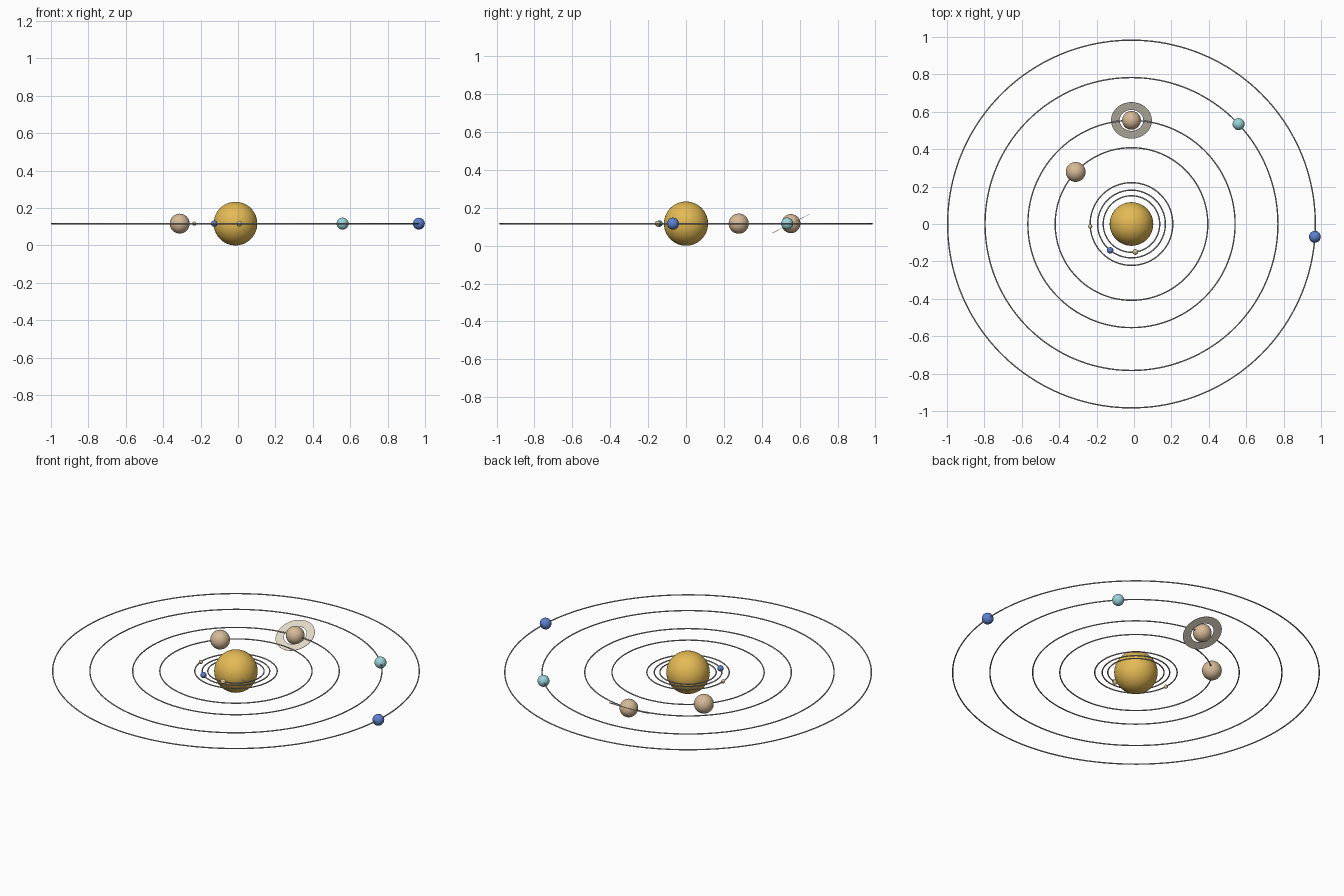
import bpy, bmesh, math
from mathutils import Matrix, Vector

if "Cube" in bpy.data.objects:
    bpy.data.objects.remove(bpy.data.objects["Cube"])

CX, CZ = -0.0135, 0.1165   # system centre
TUBE = 0.0035              # orbit wire radius


def mat(name, r, g, b):
    lin = [((c / 255 + 0.055) / 1.055) ** 2.4 for c in (r, g, b)]
    m = bpy.data.materials.new(name)
    m.diffuse_color = (*lin, 1)
    m.use_nodes = True
    m.node_tree.nodes["Principled BSDF"].inputs["Base Color"].default_value = m.diffuse_color
    return m


GOLD = mat("sun gold", 228, 186, 84)
WIRE = mat("orbit grey", 178, 178, 182)
GREY = mat("rock grey", 160, 155, 150)
SAND = mat("pale sand", 215, 195, 140)
BLUE = mat("deep blue", 94, 128, 206)
TAN = mat("gas tan", 214, 186, 152)
CYAN = mat("ice cyan", 154, 212, 218)
RING = mat("ring beige", 226, 217, 200)


def make(name, bm, material, smooth=True):
    me = bpy.data.meshes.new(name)
    bmesh.ops.recalc_face_normals(bm, faces=bm.faces)
    bm.to_mesh(me)
    bm.free()
    me.materials.append(material)
    for p in me.polygons:
        p.use_smooth = smooth
    ob = bpy.data.objects.new(name, me)
    bpy.context.collection.objects.link(ob)
    return ob


def ball(name, loc, r, material, seg=48):
    bm = bmesh.new()
    bmesh.ops.create_uvsphere(bm, u_segments=seg, v_segments=seg // 2, radius=r)
    ob = make(name, bm, material)
    ob.location = loc
    return ob


def lathe(name, profile, n, material, smooth):
    """Closed (radius, height) profile swept round z."""
    bm = bmesh.new()
    rows = []
    for i in range(n):
        a = 2 * math.pi * i / n
        rows.append([bm.verts.new((r * math.cos(a), r * math.sin(a), z)) for r, z in profile])
    k = len(profile)
    for i in range(n):
        p, q = rows[i], rows[(i + 1) % n]
        for j in range(k):
            bm.faces.new((p[j], q[j], q[(j + 1) % k], p[(j + 1) % k]))
    return make(name, bm, material, smooth)


# Central star
ball("sun", (CX, 0, CZ), 0.1165, GOLD, 64)

# Planets: name, orbit radius, angle, planet radius, colour
planets = [
    ("first", 0.111, -35, 0.007, GREY),
    ("second", 0.151, -82, 0.015, SAND),
    ("third", 0.181, -129, 0.017, BLUE),
    ("fourth", 0.221, 183.5, 0.011, SAND),
    ("fifth", 0.408, 137, 0.053, TAN),
    ("sixth", 0.554, 90, 0.050, TAN),
    ("seventh", 0.783, 43, 0.032, CYAN),
    ("eighth", 0.983, -4, 0.0315, BLUE),
]
for name, orbit, deg, r, material in planets:
    a = math.radians(deg)
    pos = Vector((CX + orbit * math.cos(a), orbit * math.sin(a), CZ))
    ball(name + "_planet", pos, r, material)
    circle = [(orbit + TUBE * math.cos(t * math.pi / 4), TUBE * math.sin(t * math.pi / 4))
              for t in range(8)]
    lathe(name + "_orbit", circle, 160, WIRE, True).location = (CX, 0, CZ)

# Tilted flat ring round the sixth planet
flat = [(0.063, -0.0008), (0.109, -0.0008), (0.109, 0.0008), (0.063, 0.0008)]
ring = lathe("planet_ring", flat, 96, RING, False)
ring.matrix_world = Matrix.Translation((CX, 0.554, CZ)) @ Matrix.Rotation(math.radians(27), 4, 'X')
